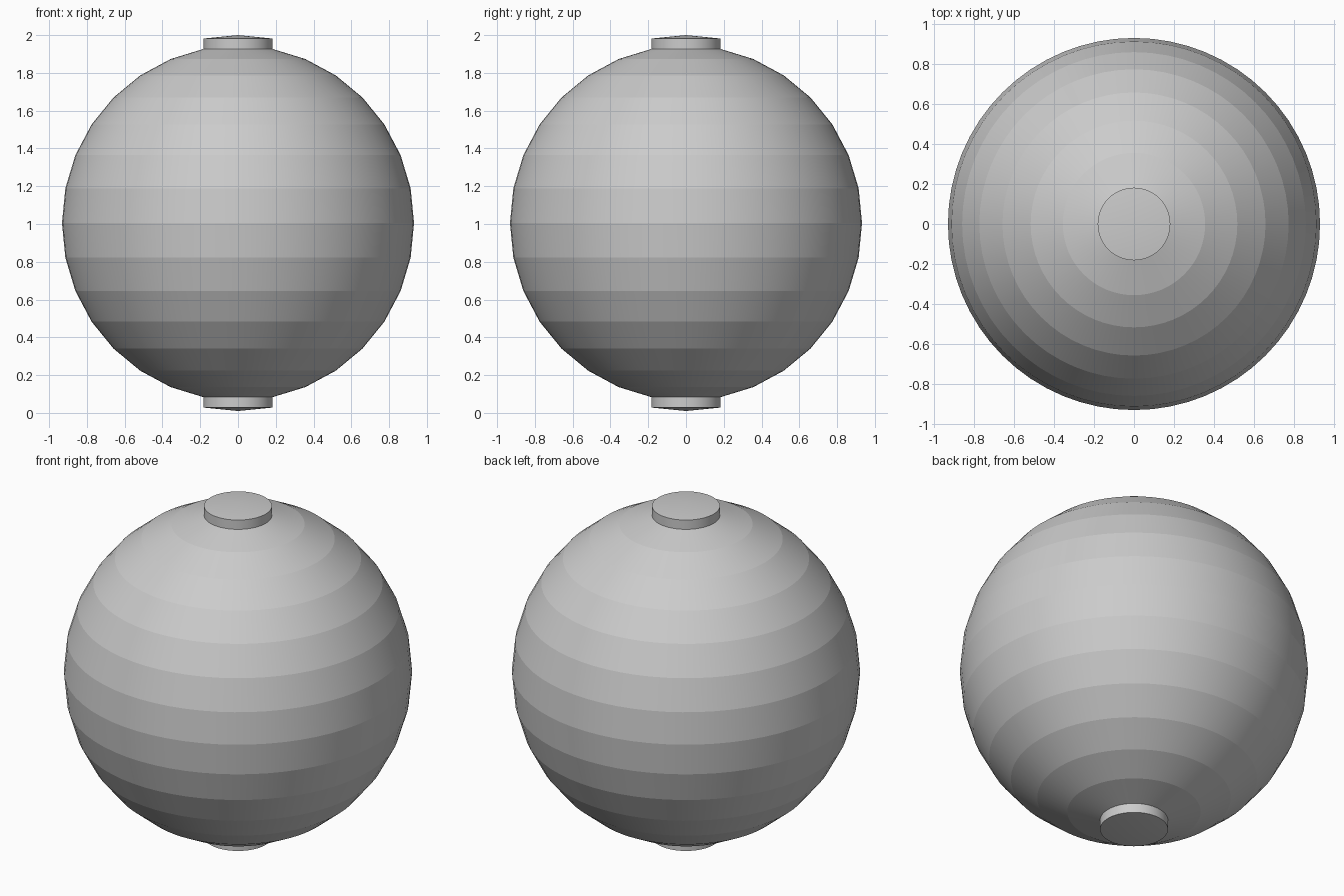
import bpy, bmesh
from math import sin, cos, pi, radians

if "Cube" in bpy.data.objects:
    bpy.data.objects.remove(bpy.data.objects["Cube"])

SEG = 64        # sides around the axis
BANDS = 16      # latitude bands
RH, RV = 0.932, 0.94   # horizontal and vertical radius
CZ = 1.005
CAP = 0.055     # how far the end caps stand out


def lathe(name, profile):
    """Revolve (r, z) points around z; r = 0 makes a pole."""
    bm = bmesh.new()
    rings = []
    for r, z in profile:
        n = 1 if r == 0 else SEG
        rings.append([bm.verts.new((r * cos(2 * pi * i / SEG), r * sin(2 * pi * i / SEG), z))
                      for i in range(n)])
    for a, b in zip(rings, rings[1:]):
        for i in range(SEG):
            j = (i + 1) % SEG
            quad = [a[i % len(a)], a[j % len(a)], b[j % len(b)], b[i % len(b)]]
            bm.faces.new(list(dict.fromkeys(quad)))
    bmesh.ops.recalc_face_normals(bm, faces=bm.faces[:])
    mesh = bpy.data.meshes.new(name)
    bm.to_mesh(mesh)
    bm.free()
    ob = bpy.data.objects.new(name, mesh)
    bpy.context.collection.objects.link(ob)
    bpy.context.view_layer.objects.active = ob
    ob.select_set(True)
    bpy.ops.object.shade_smooth_by_angle(angle=radians(10))
    ob.select_set(False)
    return ob


# Banded ball whose polar discs are pushed outward as short caps
ball = []
for k in range(1, BANDS):
    a = -pi / 2 + pi * k / BANDS
    ball.append((RH * cos(a), CZ + RV * sin(a)))
(r, lo), (_, hi) = ball[0], ball[-1]
dome = RV * (1 - cos(pi / BANDS))
bottom = [(0, lo - CAP - dome), (r, lo - CAP)]
top = [(r, hi + CAP), (0, hi + CAP + dome)]
lathe("ball_with_end_caps", bottom + ball + top)
